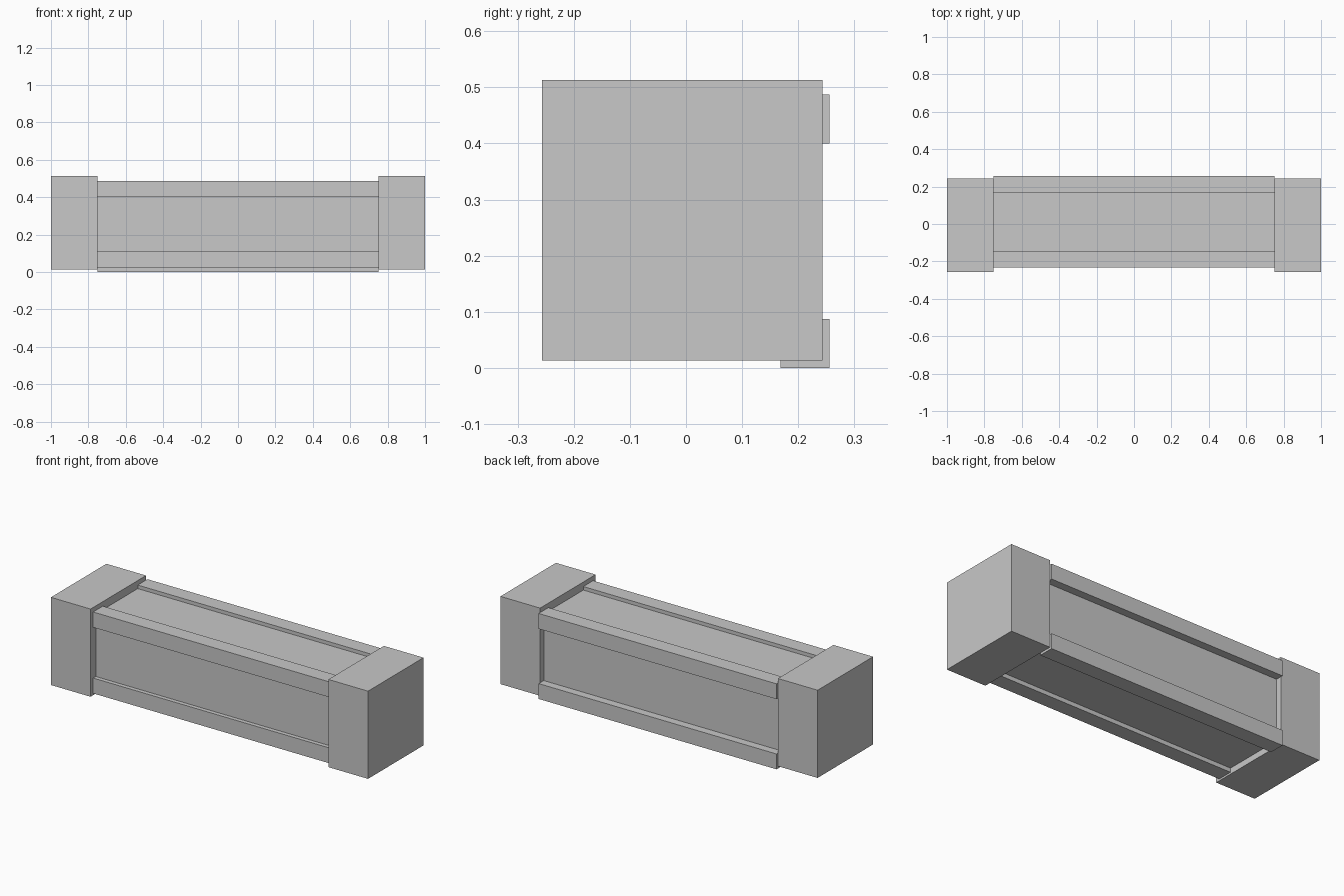
import bpy

default = bpy.data.objects.get("Cube")
if default:
    bpy.data.objects.remove(default, do_unlink=True)

# Single plain grey finish
grey = bpy.data.materials.new("plain grey")
grey.use_nodes = True
colour = (0.58, 0.58, 0.58, 1)
grey.diffuse_color = colour
grey.node_tree.nodes["Principled BSDF"].inputs["Base Color"].default_value = colour


def box(name, centre, size):
    bpy.ops.mesh.primitive_cube_add(size=1, location=centre)
    part = bpy.context.object
    part.name = name
    part.scale = size
    bpy.ops.object.transform_apply(location=False, rotation=False, scale=True)
    part.data.materials.append(grey)


BAR = 0.0875
LENGTH = 1.5

# Square end blocks
for side, x in (("left", 0.875), ("right", -0.875)):
    box(side + "_end_block", (x, -0.007, 0.263), (0.25, 0.5, 0.5))

# Recessed core between the blocks
box("core", (0, 0, 0.257), (LENGTH, 0.42, 0.42))

# Long corner bars; the lower back one sits slightly lower
bars = {
    "front_top_bar": (-0.19, 0.4435),
    "back_top_bar": (0.212, 0.4435),
    "front_bottom_bar": (-0.19, 0.067),
    "back_bottom_bar": (0.212, 0.0437),
}
for name, (y, z) in bars.items():
    box(name, (0, y, z), (LENGTH, BAR, BAR))
